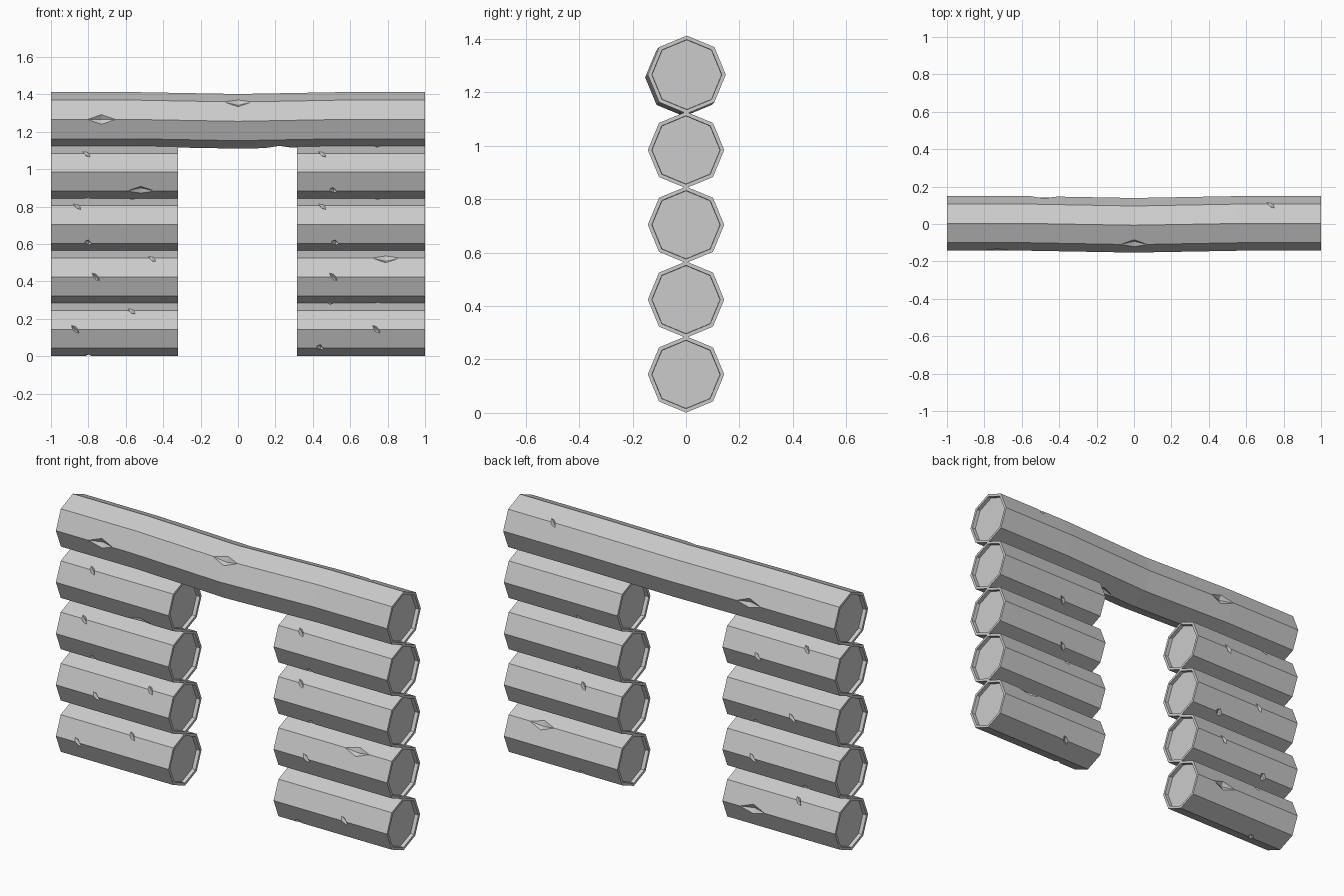
import bpy, bmesh
from math import radians
from mathutils import Matrix, Vector

cube = bpy.data.objects.get("Cube")
if cube:
    bpy.data.objects.remove(cube, do_unlink=True)

grey = bpy.data.materials.new("weathered_grey")
grey.use_nodes = True
colour = (0.6, 0.6, 0.6, 1)
grey.diffuse_color = colour
grey.node_tree.nodes["Principled BSDF"].inputs["Base Color"].default_value = colour

# Lengthwise edges of an eight-sided log, as angles about x (front is -y)
TOP, FRONT_UP, FRONT, FRONT_LOW = 90, 135, 180, 225
BOTTOM, BACK_LOW, BACK, BACK_UP = 270, 315, 0, 45

# Notch kinds: half length, half width, depth, slant
NICK = (0.035, 0.022, 0.02, 0.035)
CHIP = (0.025, 0.03, 0.022, 0.015)
GOUGE = (0.075, 0.045, 0.025, 0.0)


def new_object(name, bm):
    mesh = bpy.data.meshes.new(name)
    bmesh.ops.recalc_face_normals(bm, faces=bm.faces)
    bm.to_mesh(mesh)
    bm.free()
    obj = bpy.data.objects.new(name, mesh)
    bpy.context.collection.objects.link(obj)
    return obj


def log_mesh(stations, radius):
    """Eight-sided log through (x, y, z) stations, with recessed ends."""
    bm = bmesh.new()
    rings = []
    for centre in stations:
        ring = []
        for k in range(8):
            turn = Matrix.Rotation(radians(45 * k), 3, 'X')
            ring.append(bm.verts.new(Vector(centre) + turn @ Vector((0, radius, 0))))
        rings.append(ring)
    for a, b in zip(rings, rings[1:]):
        for k in range(8):
            n = (k + 1) % 8
            bm.faces.new((a[k], a[n], b[n], b[k]))
    ends = [bm.faces.new(rings[0][::-1]), bm.faces.new(rings[-1])]
    bmesh.ops.recalc_face_normals(bm, faces=bm.faces)
    bmesh.ops.inset_individual(bm, faces=ends, thickness=0.015)
    bmesh.ops.inset_individual(bm, faces=ends, thickness=0.001, depth=-0.02)
    return bm


def notch_mesh(notches, radius, centre_at):
    """Slanted diamond cutters sitting on the log's edges."""
    bm = bmesh.new()
    for edge, x, kind in notches:
        length, width, depth, slant = kind
        turn = Matrix.Rotation(radians(edge), 3, 'X')
        origin = Vector(centre_at(x))
        points = [(length, 0, slant), (0, 0, width), (-length, 0, -slant),
                  (0, 0, -width), (0, depth, 0), (0, -depth, 0)]
        v = [bm.verts.new(origin + turn @ (Vector(p) + Vector((0, radius, 0))))
             for p in points]
        for k in range(4):
            n = (k + 1) % 4
            bm.faces.new((v[k], v[n], v[4]))
            bm.faces.new((v[n], v[k], v[5]))
    return bm


def make_log(name, stations, radius, notches, centre_at):
    log = new_object(name, log_mesh(stations, radius))
    cutter = new_object(name + "_cutter", notch_mesh(notches, radius, centre_at))
    cutter.hide_render = True
    mod = log.modifiers.new("notches", 'BOOLEAN')
    mod.operation, mod.solver, mod.object = 'DIFFERENCE', 'EXACT', cutter
    graph = bpy.context.evaluated_depsgraph_get()
    carved = bpy.data.meshes.new_from_object(log.evaluated_get(graph))
    log.modifiers.clear()
    log.data = carved
    bpy.data.objects.remove(cutter, do_unlink=True)
    carved.materials.clear()
    carved.materials.append(grey)
    carved.shade_flat()


# Stacked wall logs, from the ground up
right_notches = [
    [(FRONT, -.87, NICK), (BOTTOM, -.8, CHIP), (FRONT_UP, -.57, NICK),
     (BACK, -.5, GOUGE), (BACK_UP, -.75, NICK)],
    [(FRONT, -.76, NICK), (FRONT_UP, -.46, NICK), (BACK, -.5, NICK),
     (BACK_LOW, -.8, CHIP)],
    [(FRONT_LOW, -.8, CHIP), (FRONT_UP, -.86, NICK), (TOP, -.57, CHIP),
     (BACK_LOW, -.5, CHIP), (BACK, -.74, NICK)],
    [(FRONT_UP, -.81, NICK), (FRONT_LOW, -.52, GOUGE), (BOTTOM, -.8, CHIP),
     (BACK, -.53, NICK), (BACK_UP, -.8, NICK)],
]
left_notches = [
    [(FRONT, .74, NICK), (FRONT_LOW, .44, CHIP), (TOP, .49, CHIP),
     (BACK_UP, .8, GOUGE), (BACK_LOW, .55, NICK)],
    [(FRONT, .51, NICK), (FRONT_UP, .79, GOUGE), (BOTTOM, .75, CHIP),
     (BACK_UP, .55, NICK)],
    [(FRONT_LOW, .52, CHIP), (FRONT_UP, .45, NICK), (TOP, .74, CHIP),
     (BACK_LOW, .57, NICK)],
    [(FRONT_LOW, .51, CHIP), (FRONT_UP, .45, NICK), (TOP, .74, CHIP),
     (BACK_LOW, .57, NICK)],
]
for side, inner, outer, table in (("right", -.32, -1, right_notches),
                                  ("left", .315, 1, left_notches)):
    for level, notches in enumerate(table):
        z = 0.144 + 0.28 * level
        ends = sorted((inner, outer))
        make_log(f"{side}_wall_log_{level + 1}", [(x, 0, z) for x in ends],
                 0.143, notches, lambda x, z=z: (x, 0, z))


# Long lintel log, sagging slightly in the middle
def lintel_centre(x):
    sag = 0.01 * max(0, 1 - abs(x) / 0.55)
    return (x, 0.003 - sag, 1.266 - sag)


make_log("lintel_log", [lintel_centre(x) for x in (-1, -.55, 0, .55, 1)], 0.146,
         [(FRONT, -.73, GOUGE), (FRONT_UP, 0, GOUGE), (BOTTOM, .22, GOUGE),
          (BACK_UP, .73, NICK), (BACK, -.48, GOUGE)], lintel_centre)
